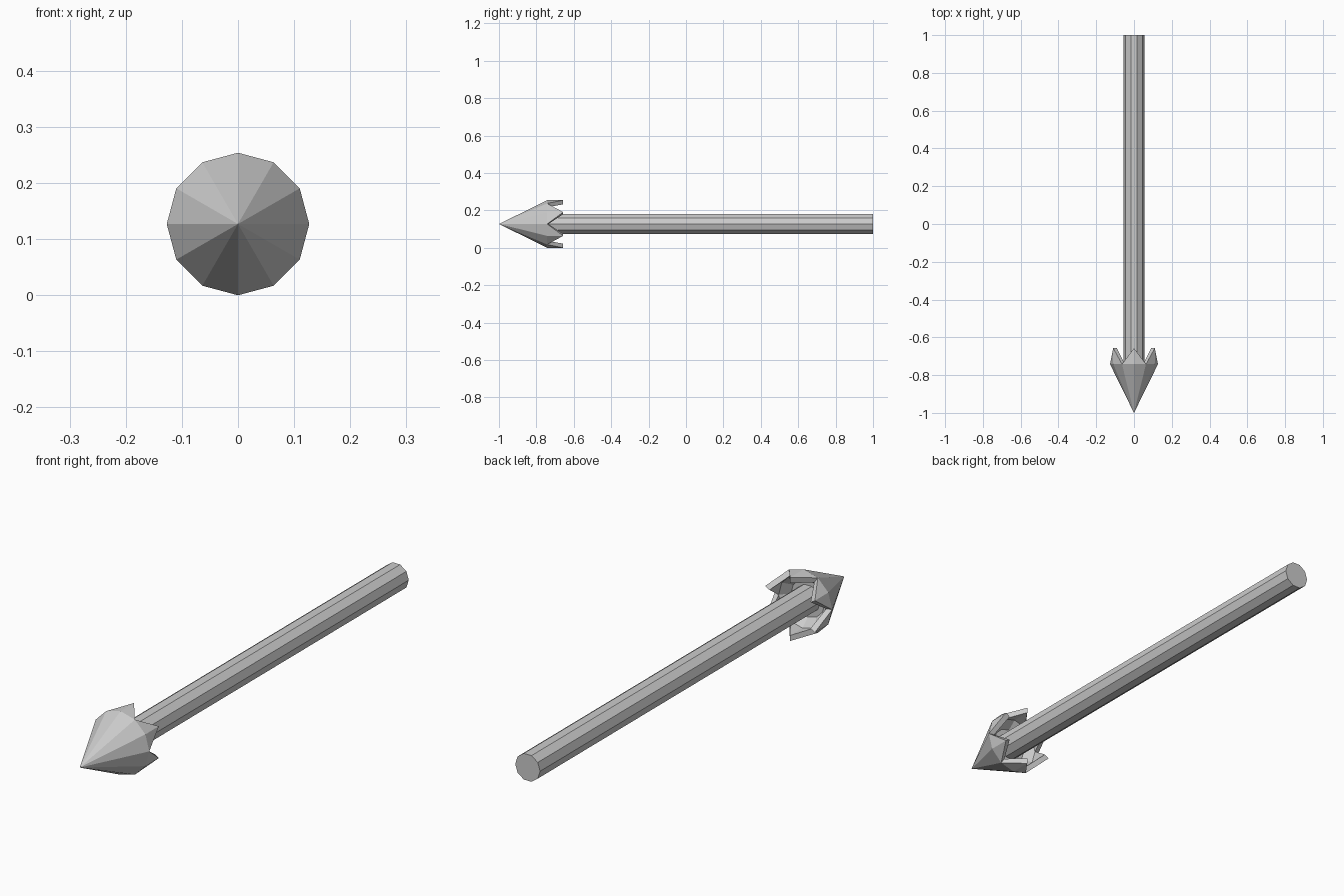
import bpy, bmesh
from math import cos, sin, pi

if "Cube" in bpy.data.objects:
    bpy.data.objects.remove(bpy.data.objects["Cube"])

CZ = 0.127          # height of the arrow's axis
N = 12              # sides of the head


def finish(name, bm):
    bmesh.ops.recalc_face_normals(bm, faces=bm.faces)
    me = bpy.data.meshes.new(name)
    bm.to_mesh(me)
    bm.free()
    ob = bpy.data.objects.new(name, me)
    bpy.context.collection.objects.link(ob)
    return ob


def ring(bm, r, y, n, step=1, start=0):
    """Vertices around the y axis; index k sits at angle k * 360 / n."""
    return {k: bm.verts.new((r * cos(2 * pi * k / n), y, CZ + r * sin(2 * pi * k / n)))
            for k in range(start, n, step)}


# Shaft: ten-sided rod
bm = bmesh.new()
a, b = ring(bm, 0.055, -0.79, 10), ring(bm, 0.055, 1.0, 10)
for k in range(10):
    j = (k + 1) % 10
    bm.faces.new((a[k], a[j], b[j], b[k]))
bm.faces.new(list(a.values()))
bm.faces.new(list(b.values()))
finish("shaft", bm)

# Head: hollow-backed cone with six pointed barbs
bm = bmesh.new()
apex = bm.verts.new((0, -1.0, CZ))
outer = ring(bm, 0.127, -0.742, N)
inner = ring(bm, 0.105, -0.735, N)
floor = ring(bm, 0.075, -0.77, N)
tip_out = ring(bm, 0.127, -0.657, N, 2, 1)
tip_in = ring(bm, 0.105, -0.657, N, 2, 1)
for k in range(N):
    j = (k + 1) % N
    bm.faces.new((apex, outer[k], outer[j]))
    bm.faces.new((inner[k], inner[j], floor[j], floor[k]))
    # each barb half: outside, inside and cut edge
    t = k if k % 2 else j
    v = j if k % 2 else k
    bm.faces.new((outer[k], outer[j], tip_out[t]))
    bm.faces.new((inner[k], inner[j], tip_in[t]))
    bm.faces.new((outer[v], inner[v], tip_in[t], tip_out[t]))
bm.faces.new(list(floor.values()))
finish("arrow_head", bm)
